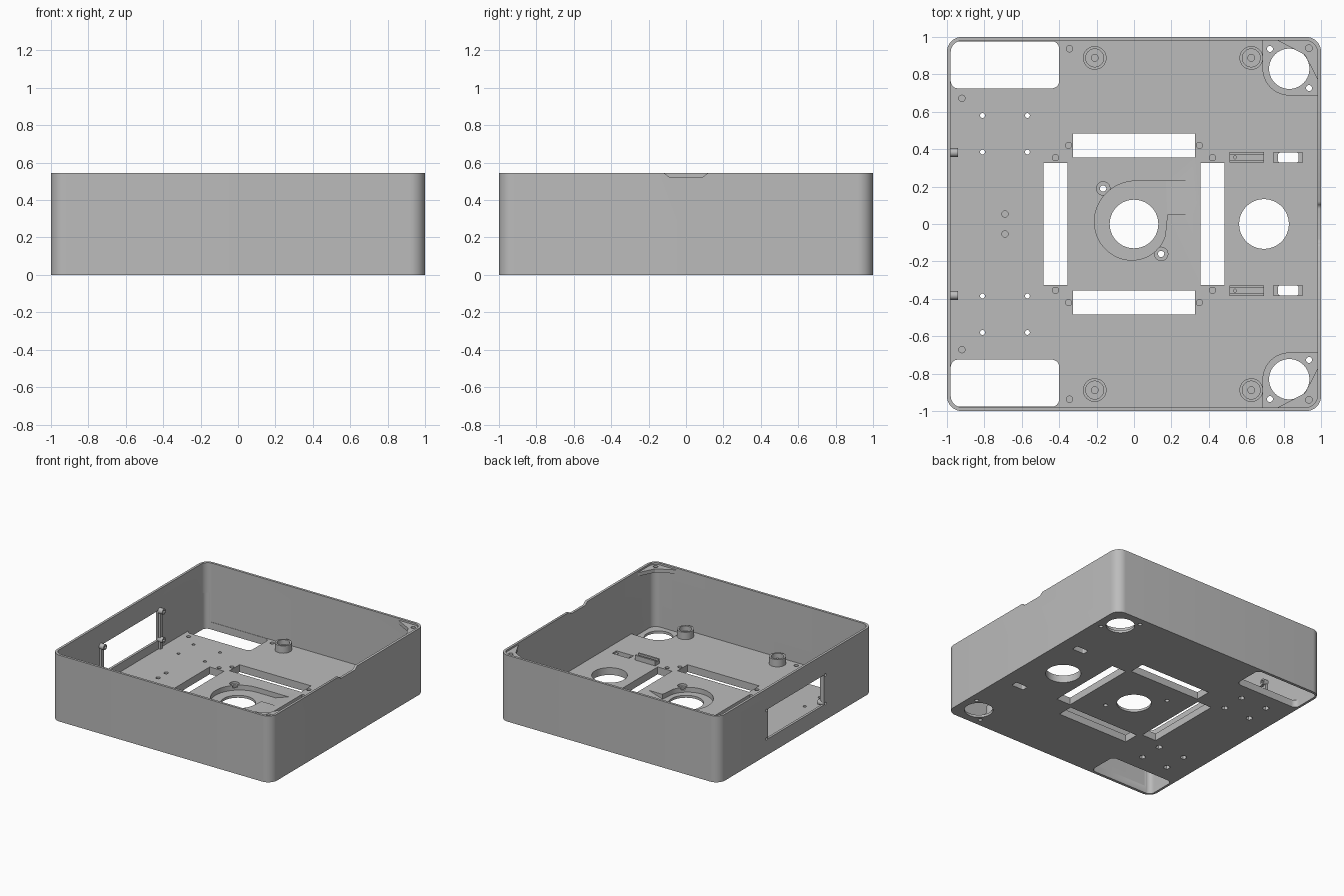
import bpy, bmesh, math

if "Cube" in bpy.data.objects:
    bpy.data.objects.remove(bpy.data.objects["Cube"])

H, FLOOR, POCKET, IN = 0.545, 0.06, 0.02, 0.98   # height, floor top, pocket depth, inner wall

grey = bpy.data.materials.new("grey plastic")
grey.diffuse_color = (0.5, 0.5, 0.5, 1)
grey.use_nodes = True
grey.node_tree.nodes["Principled BSDF"].inputs["Base Color"].default_value = grey.diffuse_color


def make(name, bm):
    bmesh.ops.recalc_face_normals(bm, faces=bm.faces)
    me = bpy.data.meshes.new(name)
    bm.to_mesh(me)
    bm.free()
    me.materials.append(grey)
    ob = bpy.data.objects.new(name, me)
    bpy.context.collection.objects.link(ob)
    return ob


def prism(name, pts, h0, h1, axis="z"):
    """Extrude a 2D outline along an axis."""
    place = {"z": lambda a, b, h: (a, b, h),
             "x": lambda a, b, h: (h, a, b),
             "y": lambda a, b, h: (b, h, a)}[axis]
    bm = bmesh.new()
    lo = [bm.verts.new(place(a, b, h0)) for a, b in pts]
    hi = [bm.verts.new(place(a, b, h1)) for a, b in pts]
    n = len(pts)
    bm.faces.new(lo[::-1])
    bm.faces.new(hi)
    for i in range(n):
        j = (i + 1) % n
        bm.faces.new((lo[i], lo[j], hi[j], hi[i]))
    return make(name, bm)


def arc(cx, cy, r0, a0, a1, n=10, r1=None):
    r1 = r0 if r1 is None else r1
    out = []
    for i in range(n + 1):
        t = i / n
        a, r = math.radians(a0 + (a1 - a0) * t), r0 + (r1 - r0) * t
        out.append((cx + r * math.cos(a), cy + r * math.sin(a)))
    return out


def circle(cx, cy, r, n=32):
    return arc(cx, cy, r, 0, 360, n)[:-1]


def rect(x0, x1, y0, y1, r=0):
    if not r:
        return [(x0, y0), (x1, y0), (x1, y1), (x0, y1)]
    return (arc(x1 - r, y1 - r, r, 0, 90) + arc(x0 + r, y1 - r, r, 90, 180)
            + arc(x0 + r, y0 + r, r, 180, 270) + arc(x1 - r, y0 + r, r, 270, 360))


def lathe(name, profile, cx, cy, n=32):
    bm = bmesh.new()
    rings = [[bm.verts.new((x, y, z)) for x, y in circle(cx, cy, r, n)] for r, z in profile]
    for k, a in enumerate(rings):
        b = rings[(k + 1) % len(rings)]
        for i in range(n):
            j = (i + 1) % n
            bm.faces.new((a[i], a[j], b[j], b[i]))
    return make(name, bm)


def mirror(pts, s):
    return [(x, y * s) for x, y in pts]


def cut(ob, cutters):
    for c in cutters:
        m = ob.modifiers.new("cut", "BOOLEAN")
        m.operation, m.solver, m.object = "DIFFERENCE", "EXACT", c
    dg = bpy.context.evaluated_depsgraph_get()
    me = bpy.data.meshes.new_from_object(ob.evaluated_get(dg))
    ob.modifiers.clear()
    ob.data = me
    for c in cutters:
        bpy.data.objects.remove(c)


# Open-top case: outer block minus interior
case = prism("case", rect(-1, 1, -1, 1, 0.08), 0, H)
cuts = [prism("interior", rect(-IN, IN, -IN, IN, 0.06), FLOOR, 1)]


def through(pts, z0=-0.1, z1=0.3):
    cuts.append(prism("cutter", pts, z0, z1))


# Central blower pocket with ears, sloped outlet and round opening
through(arc(0, 0, 0.23, 90, 340, 40, 0.178) + [(0.178, 0.05), (0.18, 0.05), (0.18, 0.23)], POCKET)
cuts.append(prism("outlet_ramp", [(POCKET, 0.17), (POCKET, 0.18), (FLOOR, 0.3), (0.2, 0.3), (0.2, 0.17)],
                  0.05, 0.23, "y"))
through(circle(0, 0, 0.13, 48))
for x, y in ((-0.165, 0.19), (0.145, -0.16)):
    through(circle(x, y, 0.036), 0.04)
    through(circle(x, y, 0.017, 16))

# Side opening beside the blower
through(circle(0.695, 0, 0.133, 48))

# Four vent slots around the centre
through(rect(-0.485, -0.355, -0.325, 0.325))
through(rect(0.355, 0.485, -0.325, 0.325))
for s in (1, -1):
    through(mirror(rect(-0.325, 0.325, 0.355, 0.485), s))
    # Large rounded openings in the left corners
    through(mirror(rect(-IN, -0.40, 0.725, 0.977, 0.04), s))
    # Corner fan pockets with openings and screw holes
    through(mirror([(0.69, IN), (0.69, 0.83)] + arc(0.83, 0.83, 0.14, 180, 270, 16)
                   + [(IN, 0.69)] + arc(0.92, 0.92, 0.06, 0, 90), s), POCKET)
    through(mirror(circle(0.83, 0.83, 0.108, 40), s))
    for p in ((0.727, 0.936), (0.936, 0.727)):
        through(mirror(circle(*p, 0.016, 16), s))
    # Board mounting holes, countersunk underneath
    for x in (-0.81, -0.57):
        for y in (0.385, 0.58):
            through(circle(x, s * y, 0.013, 16))
            through(circle(x, s * y, 0.026, 6), -0.1, 0.03)
    # Blind screw holes
    for x, y in ((-0.345, 0.937), (-0.92, 0.672), (-0.35, 0.42), (-0.42, 0.355),
                 (0.35, 0.42), (0.42, 0.355), (-0.69, 0.053)):
        through(circle(x, s * y, 0.017, 16), 0.025)
    # Strap slots
    through(mirror(rect(0.77, 0.88, 0.328, 0.382, 0.012), s))
    through(mirror(rect(0.745, 0.90, 0.328, 0.382), s), 0.045)
    # Window screw holes
    for z in (0.135, 0.37):
        cuts.append(prism("cutter", circle(s * 0.382, z, 0.011, 16), -1.1, -0.9, "x"))

# Left wall window and right wall cable notch
cuts.append(prism("window", rect(-0.362, 0.362, 0.13, 0.375), -1.1, -0.9, "x"))
cuts.append(prism("notch", [(-0.12, 0.6), (-0.12, 0.545)] + arc(-0.08, 0.552, 0.03, 210, 270, 6)
                  + arc(0.08, 0.552, 0.03, 270, 330, 6) + [(0.12, 0.545), (0.12, 0.6)],
                  0.9, 1.1, "x"))
cut(case, cuts)

for s, side in ((1, "back"), (-1, "front")):
    # Round feet sockets on the floor
    for x in (-0.21, 0.627):
        lathe(side + "_socket", [(0.018, 0.055), (0.063, 0.055), (0.063, 0.12),
                                 (0.048, 0.12), (0.048, 0.08), (0.018, 0.08)], x, s * 0.888)
    # Grooved rail on the floor
    rail = prism(side + "_rail", mirror(rect(0.51, 0.695, 0.328, 0.384), s), 0.055, 0.10)
    cut(rail, [prism("groove", mirror(rect(0.4, 0.8, 0.343, 0.369), s), 0.085, 0.2),
               prism("pin_hole", circle(0.54, s * 0.356, 0.008, 12), 0.065, 0.2)])
    # Window posts and horizontal screw bosses
    prism(side + "_window_post", rect(s * 0.382 - 0.014, s * 0.382 + 0.014, 0.055, 0.37),
          -0.985, -0.962, "x")
    for z in (0.135, 0.37):
        boss = prism(side + "_window_boss", circle(s * 0.382, z, 0.023, 20), -0.985, -0.94, "x")
        cut(boss, [prism("bore", circle(s * 0.382, z, 0.011, 16), -1.1, -0.9, "x")])
    # Lid gussets in the right corners
    gusset = prism(side + "_lid_gusset", mirror([(0.765, 0.983), (0.914, 0.904), (0.983, 0.77)]
                                                + arc(0.92, 0.92, 0.065, 0, 90), s), 0.50, 0.53)
    cut(gusset, [prism("lid_hole", circle(0.935, s * 0.94, 0.018, 16), 0.4, 0.6)])

# Smooth rounded walls, sharp edges kept
for ob in bpy.context.collection.objects:
    ob.select_set(True)
    bpy.context.view_layer.objects.active = ob
bpy.ops.object.shade_smooth_by_angle(angle=math.radians(30))
